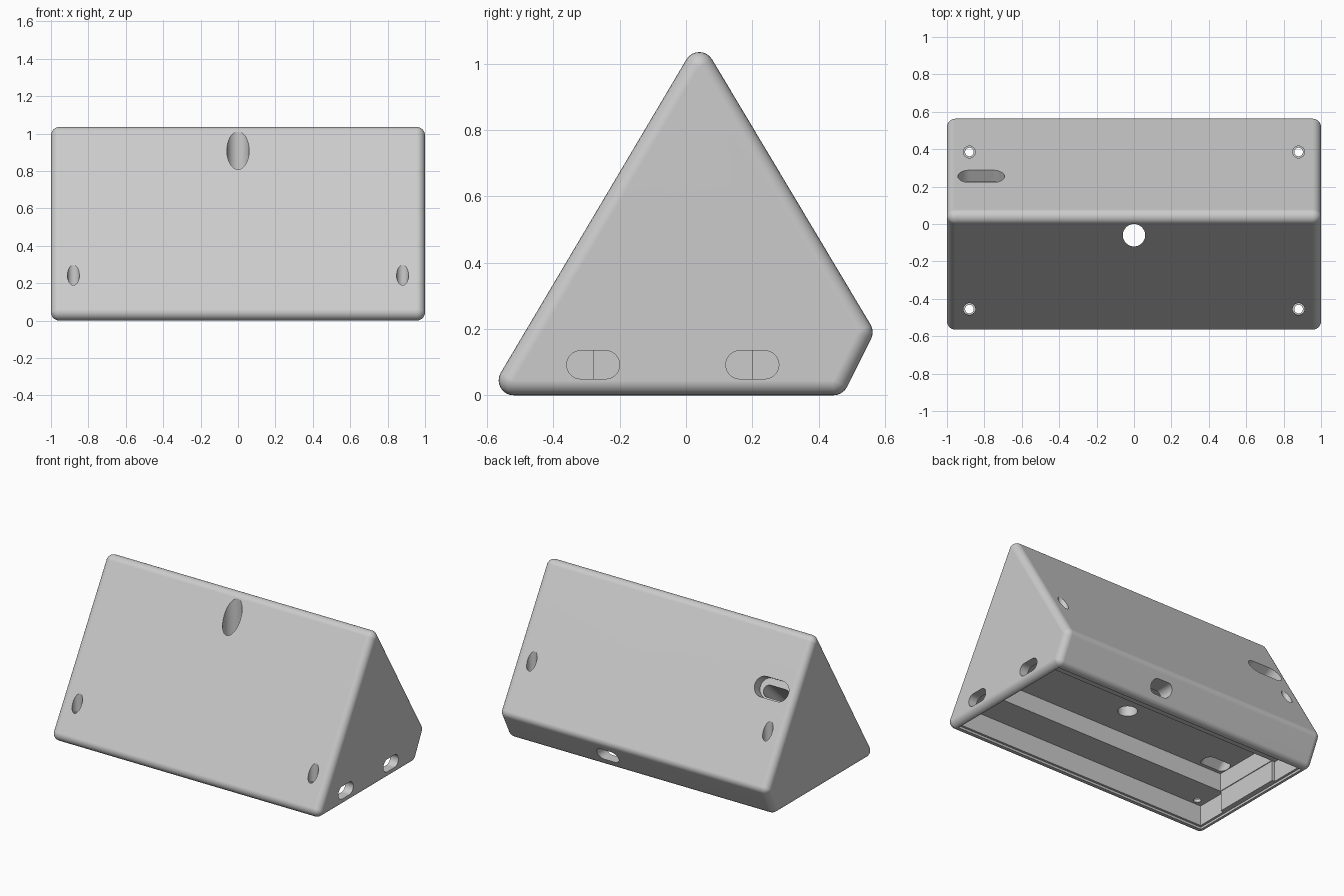
import bpy, bmesh
from math import sin, cos, pi, radians
from mathutils import Matrix, Euler

if "Cube" in bpy.data.objects:
    bpy.data.objects.remove(bpy.data.objects["Cube"], do_unlink=True)

grey = bpy.data.materials.new("light_grey_plastic")
grey.use_nodes = True
color = (0.6, 0.6, 0.6, 1)
grey.diffuse_color = color
grey.node_tree.nodes["Principled BSDF"].inputs["Base Color"].default_value = color


def hull_object(name, bm):
    """Wrap the points of bm in a convex skin and link it as an object."""
    bmesh.ops.remove_doubles(bm, verts=bm.verts[:], dist=1e-5)
    result = bmesh.ops.convex_hull(bm, input=bm.verts[:])
    junk = [g for g in result["geom_interior"] if isinstance(g, bmesh.types.BMVert)]
    bmesh.ops.delete(bm, geom=junk, context='VERTS')
    bmesh.ops.dissolve_limit(bm, angle_limit=0.002, verts=bm.verts[:], edges=bm.edges[:])
    bmesh.ops.recalc_face_normals(bm, faces=bm.faces[:])
    mesh = bpy.data.meshes.new(name)
    bm.to_mesh(mesh)
    bm.free()
    mesh.materials.append(grey)
    obj = bpy.data.objects.new(name, mesh)
    bpy.context.collection.objects.link(obj)
    return obj


# Rounded wedge body: a skin around spheres set at the inset corners
R = 0.045
profile = [(-0.52, R), (0.04, 0.99), (0.518, 0.19), (0.445, R)]
bm = bmesh.new()
for x in (-1 + R, 1 - R):
    for y, z in profile:
        place = Matrix.Translation((x, y, z)) @ Matrix.Rotation(pi / 2, 4, 'Y')
        ball = bmesh.new()
        bmesh.ops.create_uvsphere(ball, u_segments=24, v_segments=12, radius=R, matrix=place)
        for v in ball.verts:
            bm.verts.new(v.co)
        ball.free()
body = hull_object("wedge_case", bm)


def cut(cutter):
    """Subtract the cutter from the body and discard it."""
    cutter.hide_render = True
    bpy.context.view_layer.objects.active = body
    mod = body.modifiers.new("cut", 'BOOLEAN')
    mod.operation = 'DIFFERENCE'
    mod.solver = 'EXACT'
    mod.object = cutter
    bpy.ops.object.modifier_apply(modifier=mod.name)
    bpy.data.objects.remove(cutter, do_unlink=True)


def cut_box(x0, x1, y0, y1, z0, z1):
    box = bmesh.new()
    for x in (x0, x1):
        for y in (y0, y1):
            for z in (z0, z1):
                box.verts.new((x, y, z))
    cut(hull_object("box_cutter", box))


def cut_slot(width, height, start, end, loc, rot=(0, 0, 0)):
    """Cut a round-ended slot along its local z from start to end."""
    slot = bmesh.new()
    r = height / 2
    shift = width / 2 - r
    for z in (start, end):
        for side in (-1, 1):
            for i in range(17):
                a = -pi / 2 + pi * i / 16
                slot.verts.new((side * (shift + r * cos(a)), r * sin(a), z))
    slot.transform(Matrix.Translation(loc) @ Euler(rot).to_matrix().to_4x4())
    cut(hull_object("slot_cutter", slot))


# Open underside: lid recess, shallow cavity, corner reliefs, deeper channel
cut_box(-0.955, 0.955, -0.51, 0.432, -0.1, 0.015)
cut_box(-0.92, 0.94, -0.495, 0.42, -0.1, 0.15)
cut_box(-0.94, -0.9, -0.495, -0.28, -0.1, 0.15)
cut_box(-0.94, -0.9, 0.2, 0.42, -0.1, 0.15)
cut_box(-0.915, 0.935, -0.28, 0.2, -0.05, 0.27)

# Large vertical hole near the ridge
cut_slot(0.12, 0.12, 0.2, 1.2, (0, -0.06, 0))

# Four screw holes with wider head recesses
for x in (-0.88, 0.88):
    for y, seat in ((-0.455, 0.172), (0.385, 0.2)):
        cut_slot(0.064, 0.064, seat, 1.2, (x, y, 0))
        cut_slot(0.046, 0.046, 0.1, 0.4, (x, y, 0))

# Cable slots in the end wall and in the lower back edge
for y in (-0.28, 0.2):
    cut_slot(0.16, 0.085, 0.9, 1.1, (0, y, 0.092), (pi / 2, 0, pi / 2))
cut_slot(0.16, 0.085, -0.7, -0.38, (0.22, 0, 0.092), (pi / 2, 0, 0))

# Stepped port in the sloping back, with a shaft down to the channel
port = (-0.817, 0.255, 0.718)
cut_slot(0.25, 0.13, -0.07, 0.1, port, (radians(-59.3), 0, 0))
cut_slot(0.19, 0.075, -0.68, 0.0, port, (radians(-46), 0, 0))

# Smooth fillets with crisp cut edges
bpy.ops.object.select_all(action='DESELECT')
body.select_set(True)
bpy.context.view_layer.objects.active = body
bpy.ops.object.shade_smooth_by_angle(angle=radians(30))
normals = body.modifiers.new("even_normals", 'WEIGHTED_NORMAL')
normals.keep_sharp = True
